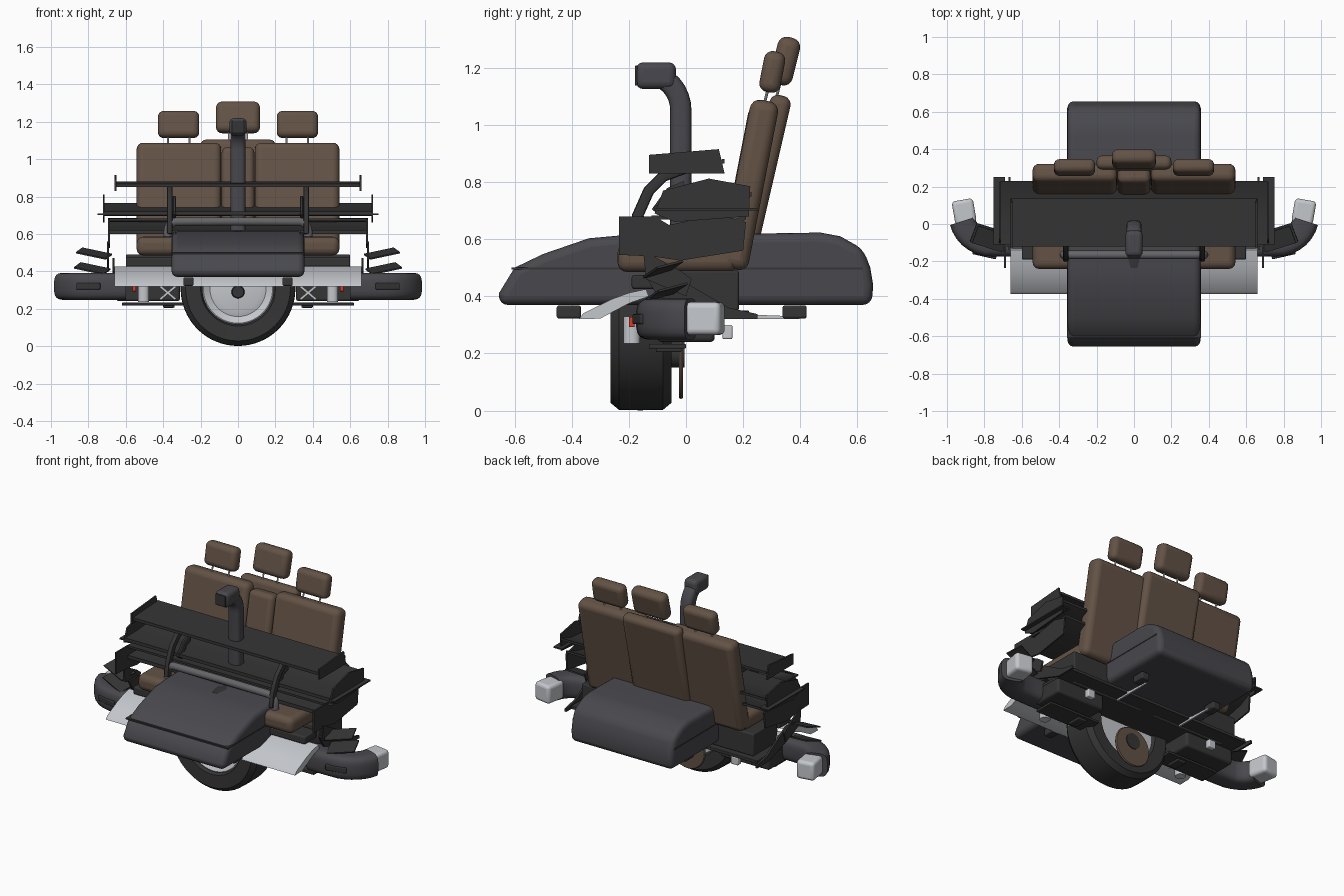
import bpy, bmesh, math
from mathutils import Vector, Matrix

if "Cube" in bpy.data.objects:
    bpy.data.objects.remove(bpy.data.objects["Cube"])

def material(name, r, g, b):
    m = bpy.data.materials.new(name)
    m.diffuse_color = (r, g, b, 1)
    m.use_nodes = True
    m.node_tree.nodes["Principled BSDF"].inputs["Base Color"].default_value = m.diffuse_color
    return m

DARK = material("dark_plastic", .035, .035, .036)
CASE = material("case_grey", .065, .065, .075)
BROWN = material("brown_leather", .125, .085, .06)
LIGHT = material("light_metal", .55, .57, .6)
TUBE = material("tube_grey", .13, .13, .14)
RED = material("red_lens", .7, .04, .02)
BLUE = material("blue_spring", .03, .06, .3)

def finish(name, bm, mat, mirror=False, bevel=0, segs=4):
    bmesh.ops.recalc_face_normals(bm, faces=bm.faces)
    me = bpy.data.meshes.new(name)
    bm.to_mesh(me)
    bm.free()
    ob = bpy.data.objects.new(name, me)
    bpy.context.collection.objects.link(ob)
    me.materials.append(mat)
    if bevel:
        b = ob.modifiers.new("bevel", 'BEVEL')
        b.width, b.segments, b.limit_method = bevel, segs, 'ANGLE'
        b.angle_limit = math.radians(35)
    if mirror:
        ob.modifiers.new("mirror", 'MIRROR')
    bpy.context.view_layer.objects.active = ob
    for o in bpy.context.selected_objects:
        o.select_set(False)
    ob.select_set(True)
    bpy.ops.object.shade_smooth_by_angle(angle=math.radians(35))
    return ob

def box(name, c, s, mat, bevel=0, rot=(0, 0, 0), mirror=False):
    bm = bmesh.new()
    bmesh.ops.create_cube(bm, size=1)
    R = Matrix.Rotation(rot[2], 4, 'Z') @ Matrix.Rotation(rot[1], 4, 'Y') @ Matrix.Rotation(rot[0], 4, 'X')
    bm.transform(Matrix.Translation(c) @ R @ Matrix.Diagonal((*s, 1)))
    return finish(name, bm, mat, mirror, bevel)

def slab(name, yz, x0, x1, mat, bevel=0, mirror=False):
    """Side profile in (y, z) extruded across x."""
    bm = bmesh.new()
    f = bm.faces.new([bm.verts.new((x0, y, z)) for y, z in yz])
    r = bmesh.ops.extrude_face_region(bm, geom=[f])
    bmesh.ops.translate(bm, verts=[v for v in r['geom'] if isinstance(v, bmesh.types.BMVert)], vec=(x1 - x0, 0, 0))
    return finish(name, bm, mat, mirror, bevel)

def sweep(name, path, normal, w, h, mat, mirror=False, n=20, power=.5):
    """Rounded section (w along normal, h in plane) carried along a path."""
    bm = bmesh.new()
    pts, N, rings = [Vector(p) for p in path], Vector(normal), []
    for i, p in enumerate(pts):
        t = (pts[min(i + 1, len(pts) - 1)] - pts[max(i - 1, 0)]).normalized()
        side, ring = N.cross(t), []
        for k in range(n):
            a = 2 * math.pi * (k + .5) / n
            c, s = [math.copysign(abs(v) ** power, v) for v in (math.cos(a), math.sin(a))]
            ring.append(bm.verts.new(p + N * (c * w / 2) + side * (s * h / 2)))
        rings.append(ring)
    for a, b in zip(rings, rings[1:]):
        for k in range(n):
            bm.faces.new((a[k], a[(k + 1) % n], b[(k + 1) % n], b[k]))
    bm.faces.new(rings[0])
    bm.faces.new(rings[-1])
    return finish(name, bm, mat, mirror)

def lathe(name, ry, zc, mat, x=0, steps=56, mirror=False):
    """(radius, y) profile spun around the y direction."""
    bm = bmesh.new()
    vs = [bm.verts.new((x + r, y, zc)) for r, y in ry]
    es = [bm.edges.new(e) for e in zip(vs, vs[1:])]
    bmesh.ops.spin(bm, geom=vs + es, cent=(x, 0, zc), axis=(0, 1, 0), angle=2 * math.pi, steps=steps)
    bmesh.ops.remove_doubles(bm, verts=bm.verts, dist=1e-4)
    return finish(name, bm, mat, mirror)

# Cargo box with seam lip, front notch and feet
slab("cargo_box", [(-.655, .37), (-.655, .41), (-.6, .50), (-.5, .548), (-.34, .603), (-.24, .612), (.47, .623),
                   (.54, .61), (.62, .565), (.645, .5), (.655, .44), (.65, .37)], -.355, .355, CASE, .05)
box("cargo_seam", (0, .005, .497), (.715, 1.23, .008), DARK)
for y in (-.41, .38):
    box("cargo_foot", (.265, y, .345), (.055, .085, .045), DARK, .008, mirror=True)

# Seat cushions and backrests
box("seat_cushion", (.317, -.03, .535), (.45, .42, .1), BROWN, .035, mirror=True)
box("middle_cushion", (0, -.03, .53), (.18, .41, .09), BROWN, .025)
lean = (math.radians(-11), 0, 0)
box("seat_back", (.316, .222, .79), (.452, .1, .6), BROWN, .035, lean, True)
box("middle_armrest", (0, .215, .78), (.175, .095, .57), BROWN, .03, lean)
box("middle_seat_back", (0, .268, .81), (.4, .075, .6), BROWN, .03, (math.radians(-13), 0, 0))

# Headrests with posts
box("side_headrest", (.318, .302, 1.185), (.22, .075, .145), BROWN, .03, lean, True)
box("middle_headrest", (0, .347, 1.223), (.235, .08, .17), BROWN, .032, (math.radians(-14), 0, 0))
for x in (.26, .375):
    sweep("headrest_post", [(x, .268, 1.05), (x, .293, 1.15)], (1, 0, 0), .01, .01, LIGHT, True, 10, 1)
sweep("middle_post", [(.05, .31, 1.07), (.05, .335, 1.17)], (1, 0, 0), .01, .01, LIGHT, True, 10, 1)

# Upper, middle and lower wings with their end plates
slab("top_wing", [(-.12, .85), (.135, .865), (.135, .88), (-.12, .868)], -.655, .655, DARK)
slab("top_end_plate", [(-.13, .895), (.115, .915), (.135, .83), (-.13, .83)], .65, .66, DARK, mirror=True)
slab("middle_wing", [(-.11, .70), (.02, .695), (.14, .71), (.23, .75), (.23, .765), (.13, .73), (.02, .72), (-.11, .72)],
     -.715, .715, DARK)
slab("middle_end_plate", [(-.11, .69), (-.08, .77), (.08, .812), (.225, .785), (.22, .68), (-.04, .66)],
     .713, .723, DARK, mirror=True)
slab("lower_wing", [(-.12, .60), (.0, .60), (.13, .63), (.21, .67), (.21, .685), (.12, .65), (0, .622), (-.12, .622)],
     -.69, .69, DARK)
slab("lower_flap", [(-.12, .67), (.05, .665), (.05, .678), (-.12, .683)], -.69, .69, DARK)
slab("lower_end_plate", [(-.235, .68), (-.11, .68), (-.06, .65), (.12, .685), (.21, .66), (.2, .56), (-.02, .525),
                         (-.12, .54), (-.235, .545)], .685, .695, DARK, mirror=True)
box("wing_ledge", (.72, .07, .705), (.06, .36, .008), DARK, mirror=True)

# Curved wing struts
sweep("wing_strut", [(.365, -.18, .6), (.365, -.17, .68), (.365, -.13, .77), (.365, -.08, .82), (.365, 0, .85)],
      (1, 0, 0), .03, .04, DARK, True, 12)
sweep("wing_brace", [(.34, -.1, .69), (.34, -.05, .76), (.34, 0, .78)], (1, 0, 0), .02, .05, DARK, True, 12)

# Front hoop bar
arc = [(.33 + .045 * math.sin(a), -.165, .615 + .05 * math.cos(a)) for a in [i * math.pi / 12 for i in range(7)]]
half = [(0, -.165, .667)] + arc + [(.375, -.165, .56)]
sweep("hoop_bar", [(-x, y, z) for x, y, z in half[:0:-1]] + half, (0, 1, 0), .045, .045, TUBE, power=1)

# Snorkel pipe, intake head and grille
bend = [(0, -.13 + .112 * math.cos(a), 1.05 + .125 * math.sin(a)) for a in [i * math.pi / 16 for i in range(8)]]
sweep("snorkel_pipe", [(0, -.018, .55), (0, -.018, .8)] + bend, (1, 0, 0), .08, .075, CASE, power=.6)
box("snorkel_head", (0, -.105, 1.172), (.092, .14, .093), CASE, .025)
box("snorkel_grille", (0, -.174, 1.172), (.07, .01, .07), DARK, .004)

# Wheel: tyre, rim, hub and rear disc
lathe("tyre", [(.19, -.24), (.2, -.262), (.28, -.265), (.305, -.235), (.307, -.16), (.305, -.08), (.28, -.05),
               (.2, -.053), (.19, -.07), (.19, -.24)], .308, DARK, steps=64)
lathe("rim", [(0, -.235), (.12, -.235), (.15, -.225), (.185, -.245), (.193, -.24), (.193, -.07), (0, -.07)], .308, LIGHT)
lathe("hub", [(0, -.25), (.03, -.25), (.035, -.235), (.035, -.22)], .29, DARK, steps=20)
lathe("rear_disc", [(0, -.025), (.12, -.025), (.125, -.017), (.12, -.01), (0, -.01)], .165, BROWN, steps=32)
lathe("disc_carrier", [(.05, -.06), (.05, -.005), (0, -.005)], .2, DARK, steps=20)

# Light skid plate across the front
slab("skid_plate", [(-.375, .32), (-.36, .34), (-.26, .39), (-.2, .412), (-.14, .425), (-.13, .40), (-.2, .375),
                    (-.3, .322)], -.66, .66, LIGHT)

# Chassis block, floor tray and rear diffuser
slab("chassis_block", [(-.04, .35), (-.06, .42), (-.05, .49), (.185, .49), (.185, .35)], -.6, .6, DARK, .008)
box("rear_tray", (0, .07, .34), (1.3, .3, .02), DARK, .004)
box("tray_slot", (.3, .12, .328), (.5, .012, .008), TUBE, mirror=True)
slab("tail_fin", [(.13, .36), (.25, .335), (.38, .33), (.4, .32), (.13, .32)], .225, .235, LIGHT, mirror=True)
box("front_crossmember", (0, -.13, .45), (1.2, .12, .05), DARK, .01)
box("lower_splitter", (.44, -.065, .225), (.36, .13, .016), DARK, .004, mirror=True)
box("splitter_mount", (.37, -.06, .215), (.06, .09, .02), DARK, .005, mirror=True)
box("lower_beam", (.48, 0, .29), (.34, .2, .1), DARK, .015, mirror=True)

# Lamps, reflectors and crossed links at the front
sweep("fog_lamp", [(.505, -.19, .235), (.505, -.19, .25), (.505, -.19, .33)], (1, 0, 0), .06, .06, LIGHT, True, 16, .8)
box("reflector", (.555, -.19, .31), (.02, .02, .035), RED, .003, mirror=True)
for s in (-1, 1):
    box("cross_link", (.375, -.17, .285), (.11, .02, .014), LIGHT, .003, (0, s * .7, 0), True)
sweep("damper_spring", [(-.58, .06, .40), (-.58, .15, .44)], (1, 0, 0), .04, .04, BLUE, False, 12, 1)
box("rear_fitting", (.45, .145, .275), (.05, .035, .05), LIGHT, .006, mirror=True)

# Curved bumper corners with light end caps
corner = [(.60, -.105, .32), (.70, -.105, .32)]
corner += [(.76 + .16 * math.sin(a), .045 - .15 * math.cos(a), .32) for a in [i * math.pi / 16 for i in range(1, 8)]]
sweep("bumper_corner", corner, (0, 0, 1), .145, .14, CASE, True, power=.55)
box("corner_slot", (.8, -.165, .32), (.13, .02, .035), DARK, .006, (0, 0, .22), True)
box("corner_cap", (.908, .065, .322), (.115, .13, .115), LIGHT, .02, (0, 0, -.17), True)

# Canards, side plates and slanted braces
box("upper_canard", (.77, -.08, .495), (.17, .1, .008), DARK, 0, (.25, -.2, .3), True)
box("lower_canard", (.78, -.07, .415), (.17, .11, .008), DARK, 0, (.25, -.2, .3), True)
slab("side_plate", [(-.15, .56), (-.14, .46), (.0, .4), (.02, .46), (-.02, .49)], .69, .7, DARK, mirror=True)
slab("side_brace", [(-.14, .47), (-.04, .47), (.15, .36), (.25, .338), (.25, .32), (.13, .32), (-.1, .40)],
     .66, .672, DARK, mirror=True)
